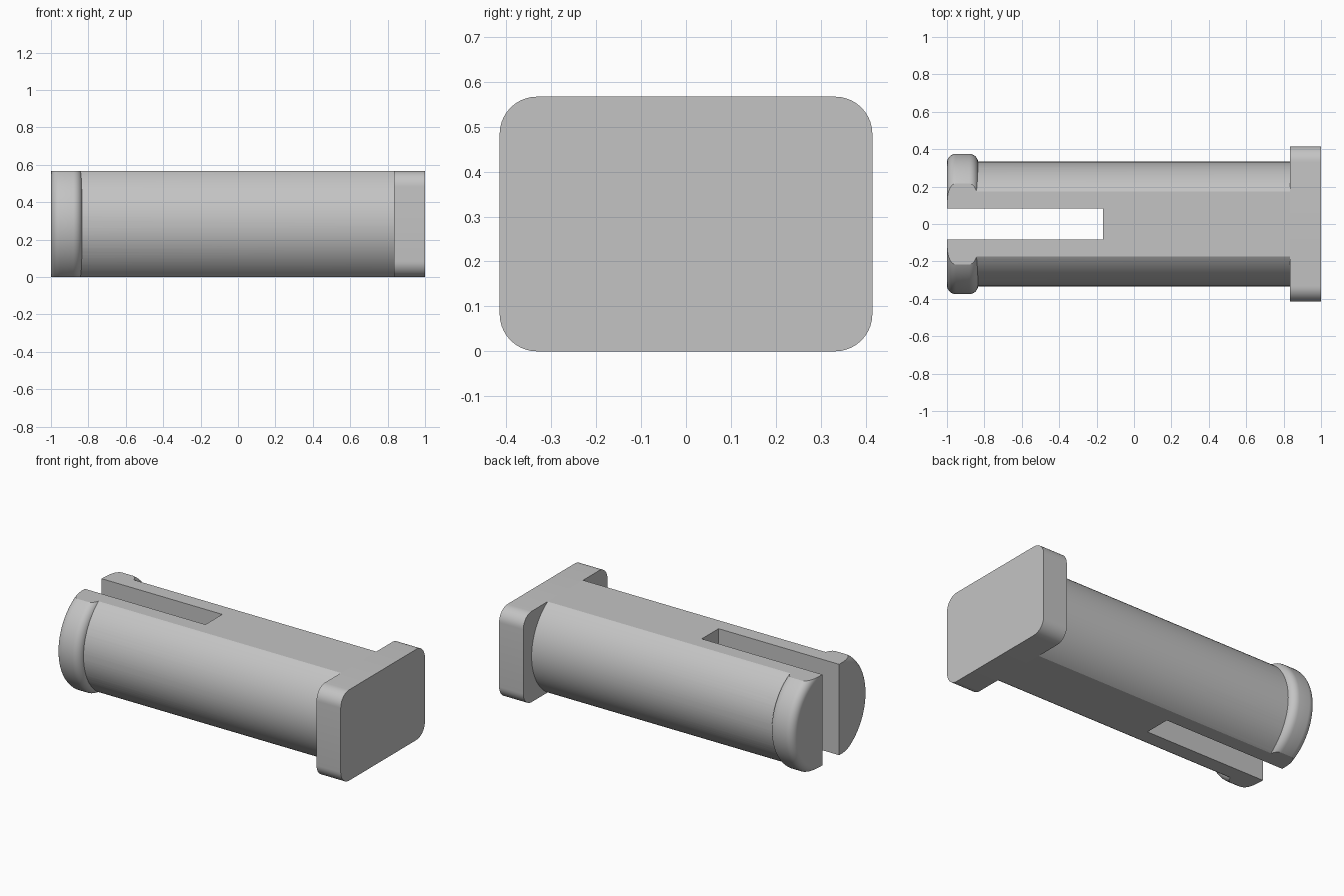
import bpy, bmesh
from math import sin, cos, pi, radians
from mathutils import Matrix, Vector

if "Cube" in bpy.data.objects:
    bpy.data.objects.remove(bpy.data.objects["Cube"])

HEIGHT, MID = 0.567, 0.2835
RADIUS, LIP_SHIFT, FILLET = 0.333, 0.042, 0.048
SLOT_HALF, SLOT_END, LIP_END, HEAD_START = 0.083, -0.167, -0.833, 0.833

grey = bpy.data.materials.new("light grey")
grey.use_nodes = True
grey.diffuse_color = (0.55, 0.55, 0.55, 1)
grey.node_tree.nodes["Principled BSDF"].inputs["Base Color"].default_value = grey.diffuse_color


def add_object(name, bm):
    bmesh.ops.recalc_face_normals(bm, faces=bm.faces)
    mesh = bpy.data.meshes.new(name)
    bm.to_mesh(mesh)
    bm.free()
    mesh.materials.append(grey)
    obj = bpy.data.objects.new(name, mesh)
    bpy.context.collection.objects.link(obj)
    return obj


def make_active(obj):
    bpy.ops.object.select_all(action='DESELECT')
    obj.select_set(True)
    bpy.context.view_layer.objects.active = obj


def turned(name, profile, shift=0, segments=96):
    """Solid turned about the x axis from (x, radius) pairs."""
    bm = bmesh.new()
    rings = [[bm.verts.new((x, shift + r * cos(2 * pi * i / segments),
                            MID + r * sin(2 * pi * i / segments)))
              for i in range(segments)] for x, r in profile]
    for a, b in zip(rings, rings[1:]):
        for i in range(segments):
            j = (i + 1) % segments
            bm.faces.new((a[i], a[j], b[j], b[i]))
    bm.faces.new(rings[0])
    bm.faces.new(rings[-1])
    return add_object(name, bm)


def box(name, low, high):
    low, high = Vector(low), Vector(high)
    bm = bmesh.new()
    bmesh.ops.create_cube(bm, size=1, matrix=Matrix.Translation((low + high) / 2)
                          @ Matrix.Diagonal((*(high - low), 1)))
    return add_object(name, bm)


def combine(obj, tool, operation):
    tool.hide_render = True
    mod = obj.modifiers.new("combine", 'BOOLEAN')
    mod.operation, mod.solver, mod.object = operation, 'EXACT', tool
    make_active(obj)
    bpy.ops.object.modifier_apply(modifier=mod.name)
    bpy.data.objects.remove(tool)


# Round shaft
shaft = turned("split_shaft", [(-0.93, RADIUS), (HEAD_START, RADIUS)])

# Rounded snap lips, one shifted outward on each prong
arc = [(FILLET * (1 - cos(a)), FILLET * (1 - sin(a)))
       for a in (pi / 2 * i / 8 for i in range(9))]
profile = [(-1 + dx, RADIUS - dr) for dx, dr in arc]
profile += [(LIP_END - dx, RADIUS - dr) for dx, dr in reversed(arc)]
for side in (-1, 1):
    lip = turned("lip", profile, side * LIP_SHIFT)
    inner, outer = sorted((side * 0.06, side * 0.6))
    combine(lip, box("half", (-1.2, inner, -0.3), (-0.7, outer, 0.9)), 'INTERSECT')
    combine(shaft, lip, 'UNION')

# Slot between the prongs, then flat top and underside
combine(shaft, box("slot", (-1.2, -SLOT_HALF, -0.3), (SLOT_END, SLOT_HALF, 0.9)), 'DIFFERENCE')
combine(shaft, box("slab", (-1.2, -0.6, 0), (1.2, 0.6, HEIGHT)), 'INTERSECT')

# Rounded rectangular head
head = box("head", (HEAD_START, -0.415, 0), (1, 0.415, HEIGHT))
bm = bmesh.new()
bm.from_mesh(head.data)
corners = [e for e in bm.edges if abs((e.verts[0].co - e.verts[1].co).x) > 0.1]
bmesh.ops.bevel(bm, geom=corners, offset=0.083, segments=10, profile=0.5, affect='EDGES')
bm.to_mesh(head.data)
bm.free()

for obj in (shaft, head):
    make_active(obj)
    bpy.ops.object.shade_smooth_by_angle(angle=radians(30))
